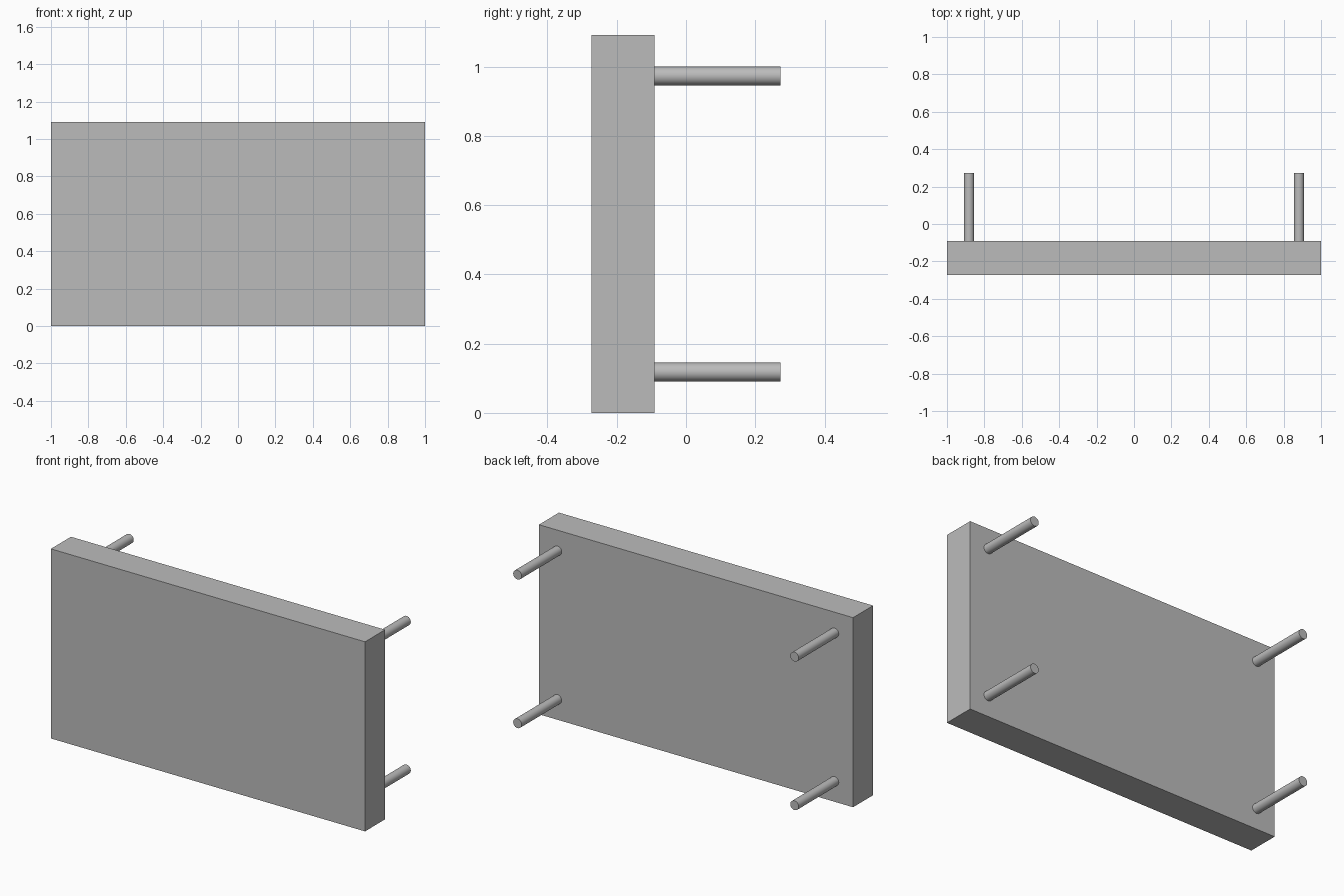
import bpy
from math import radians

cube = bpy.data.objects.get("Cube")
if cube:
    bpy.data.objects.remove(cube, do_unlink=True)

# One plain grey for everything
grey = bpy.data.materials.new("plain_grey")
grey.use_nodes = True
colour = (0.5, 0.5, 0.5, 1)
grey.diffuse_color = colour
grey.node_tree.nodes["Principled BSDF"].inputs["Base Color"].default_value = colour

HEIGHT = 1.091
FRONT, BACK, PEG_END = -0.273, -0.091, 0.273
PEG_RADIUS = 0.027
PEG_X, PEG_INSET = 0.882, 0.118

# Upright panel
bpy.ops.mesh.primitive_cube_add(size=1, location=(0, (FRONT + BACK) / 2, HEIGHT / 2))
panel = bpy.context.object
panel.name = "panel"
panel.scale = (2, BACK - FRONT, HEIGHT)
bpy.ops.object.transform_apply(location=False, rotation=False, scale=True)
panel.data.materials.append(grey)

# Four round pegs on the back, one near each corner
for side, x in (("left", PEG_X), ("right", -PEG_X)):
    for level, z in (("lower", PEG_INSET), ("upper", HEIGHT - PEG_INSET)):
        bpy.ops.mesh.primitive_cylinder_add(
            vertices=32, radius=PEG_RADIUS, depth=PEG_END - BACK,
            location=(x, (BACK + PEG_END) / 2, z), rotation=(radians(90), 0, 0))
        peg = bpy.context.object
        peg.name = f"{level}_{side}_peg"
        peg.data.materials.append(grey)
        bpy.ops.object.shade_smooth_by_angle(angle=radians(30))
